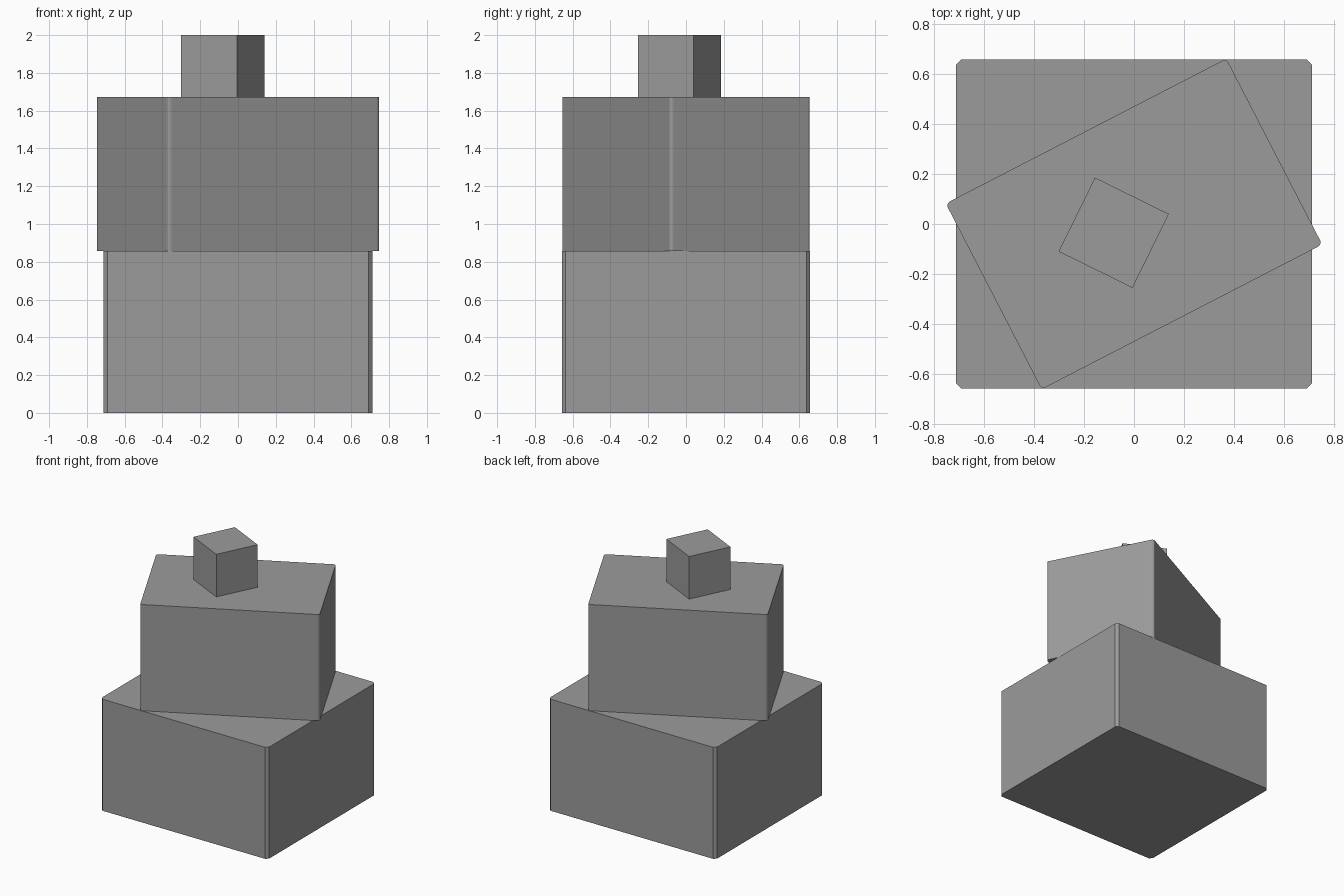
import bpy, bmesh, math
from mathutils import Matrix

if "Cube" in bpy.data.objects:
    bpy.data.objects.remove(bpy.data.objects["Cube"])

grey = bpy.data.materials.new("dark_grey")
grey.diffuse_color = (0.33, 0.33, 0.33, 1.0)
grey.use_nodes = True
grey.node_tree.nodes["Principled BSDF"].inputs["Base Color"].default_value = grey.diffuse_color


def block(name, size, center, z0, z1, angle=0.0, chamfer=0.0, segments=1):
    """Upright box with optional flat chamfers on its four vertical edges."""
    bm = bmesh.new()
    bmesh.ops.create_cube(bm, size=1.0)
    bmesh.ops.scale(bm, vec=(size[0], size[1], z1 - z0), verts=bm.verts)
    if chamfer:
        upright = [e for e in bm.edges
                   if abs(e.verts[0].co.z - e.verts[1].co.z) > 1e-4]
        bmesh.ops.bevel(bm, geom=upright, offset=chamfer, segments=segments,
                        profile=0.5, affect='EDGES')
    bmesh.ops.rotate(bm, verts=bm.verts,
                     matrix=Matrix.Rotation(math.radians(angle), 3, 'Z'))
    mesh = bpy.data.meshes.new(name)
    bm.to_mesh(mesh)
    bm.free()
    mesh.materials.append(grey)
    obj = bpy.data.objects.new(name, mesh)
    obj.location = (center[0], center[1], (z0 + z1) / 2)
    bpy.context.collection.objects.link(obj)
    return obj


# Large lower box
block("bottom_box", (1.422, 1.314), (0, 0), 0.0, 0.857, chamfer=0.02)
# Turned middle box
block("middle_box", (1.262, 0.836), (0, 0), 0.857, 1.673, angle=27.3,
      chamfer=0.018, segments=3)
# Small off-centre top box
block("top_box", (0.329, 0.329), (-0.081, -0.035), 1.673, 2.0, angle=-26.2)
